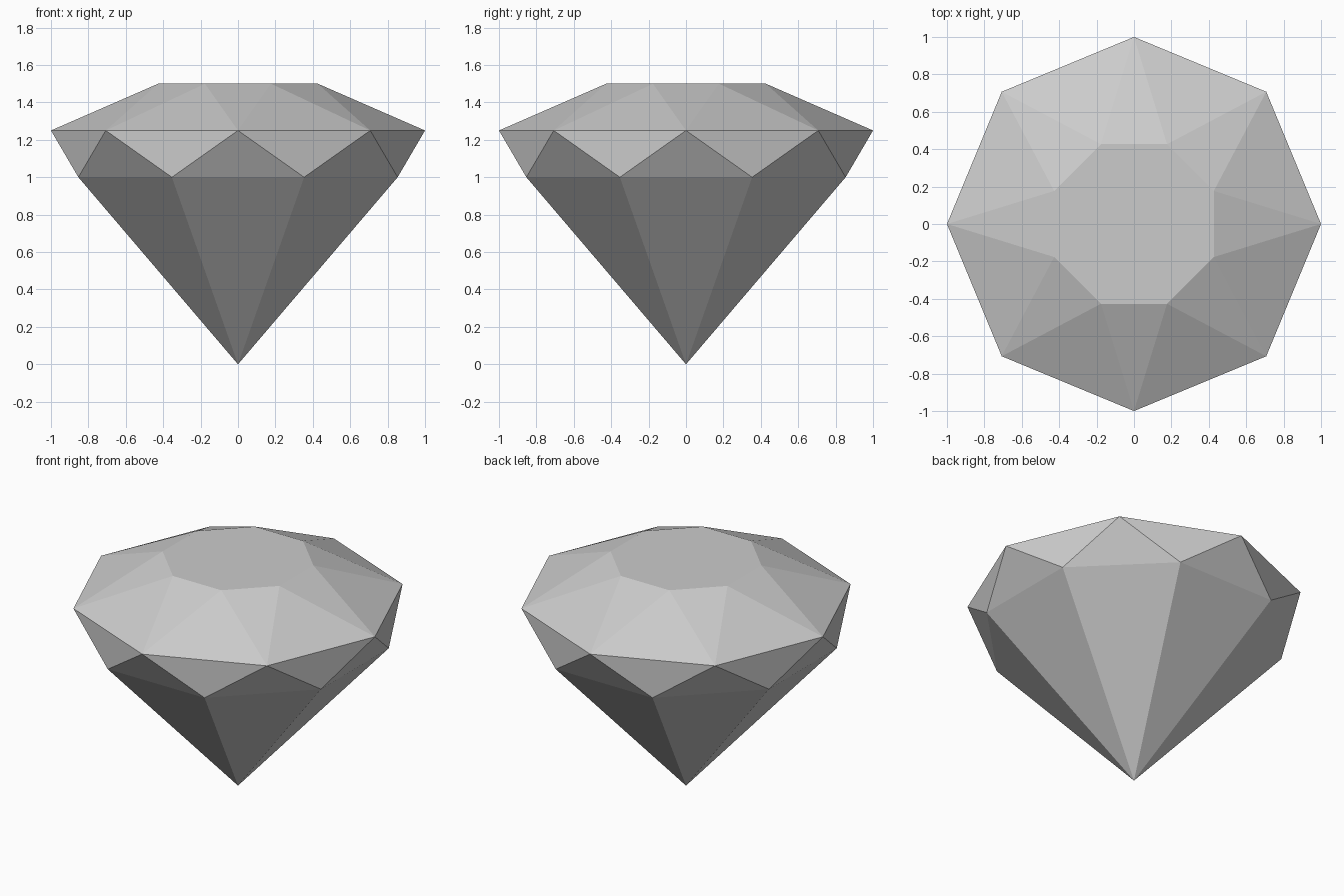
import bpy, bmesh
from math import cos, sin, pi

if "Cube" in bpy.data.objects:
    bpy.data.objects.remove(bpy.data.objects["Cube"])

SIDES = 8
bm = bmesh.new()


def ring(radius, z, turn):
    """One octagon of vertices; turn is measured in steps of a side."""
    return [bm.verts.new((radius * cos(2 * pi * (i + turn) / SIDES),
                          radius * sin(2 * pi * (i + turn) / SIDES), z))
            for i in range(SIDES)]


half = cos(pi / SIDES)
table = ring(half / 2, 1.5, 0.5)
girdle = ring(1.0, 1.25, 0)
pavilion = ring(half, 1.0, 0.5)
tip = bm.verts.new((0, 0, 0))

# Flat table on top
bm.faces.new(table)

for i in range(SIDES):
    j = (i + 1) % SIDES
    # Crown facets
    bm.faces.new((girdle[i], girdle[j], table[i]))
    bm.faces.new((table[i], girdle[j], table[j]))
    # Facets under the girdle
    bm.faces.new((girdle[j], girdle[i], pavilion[i]))
    bm.faces.new((girdle[j], pavilion[i], pavilion[j]))
    # Long facets down to the tip
    bm.faces.new((pavilion[j], pavilion[i], tip))

bmesh.ops.recalc_face_normals(bm, faces=bm.faces)
mesh = bpy.data.meshes.new("cut_gem")
bm.to_mesh(mesh)
bm.free()
bpy.context.collection.objects.link(bpy.data.objects.new("cut_gem", mesh))
